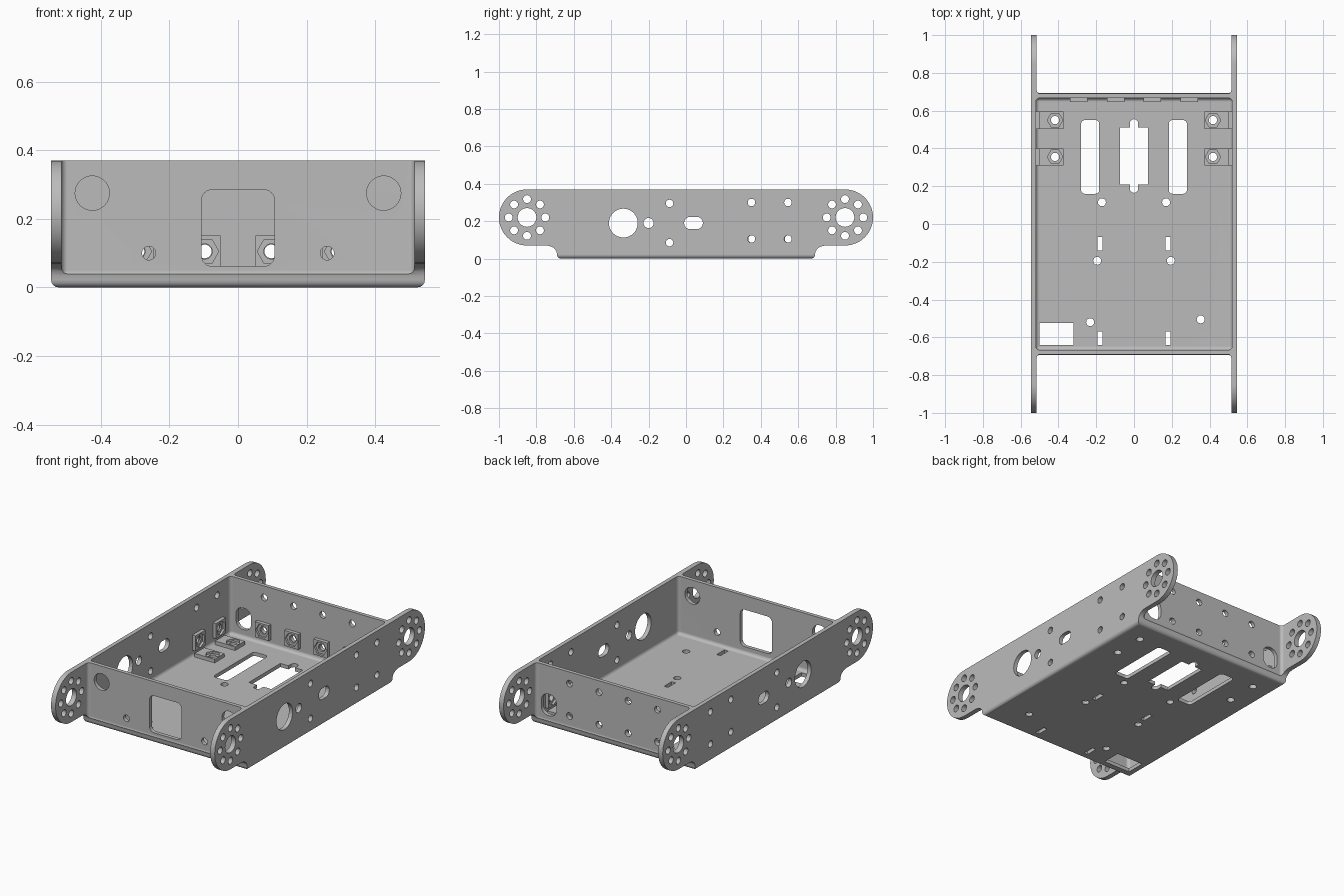
import bpy, bmesh
from math import sin, cos, pi, radians
from mathutils import Vector

cube = bpy.data.objects.get("Cube")
if cube:
    bpy.data.objects.remove(cube, do_unlink=True)

GREY = (0.5, 0.5, 0.5, 1)
mat = bpy.data.materials.new("plain grey metal")
mat.use_nodes = True
mat.diffuse_color = GREY
mat.node_tree.nodes["Principled BSDF"].inputs["Base Color"].default_value = GREY


# ---- helpers ----
def arc(u, v, ru, rv, a0, a1, n):
    return [(u + ru * cos(radians(a0 + (a1 - a0) * i / n)),
             v + rv * sin(radians(a0 + (a1 - a0) * i / n))) for i in range(n + 1)]


def circle(u, v, r, n=24):
    return arc(u, v, r, r, 0, 360, n)[:-1]


def rrect(u0, u1, v0, v1, r=0.0):
    if r == 0:
        return [(u0, v0), (u1, v0), (u1, v1), (u0, v1)]
    pts = []
    for i, (u, v) in enumerate([(u1 - r, v1 - r), (u0 + r, v1 - r), (u0 + r, v0 + r), (u1 - r, v0 + r)]):
        pts += arc(u, v, r, r, 90 * i, 90 * i + 90, 6)
    return pts


def prism(bm, pts, axis, lo, hi):
    """Extrude a 2D outline along an axis."""
    def place(p, h):
        c = list(p)
        c.insert("xyz".index(axis), h)
        return Vector(c)
    a = [bm.verts.new(place(p, lo)) for p in pts]
    b = [bm.verts.new(place(p, hi)) for p in pts]
    faces = [bm.faces.new(a), bm.faces.new(b[::-1])]
    for i in range(len(pts)):
        j = (i + 1) % len(pts)
        faces.append(bm.faces.new((a[i], b[i], b[j], a[j])))
    bmesh.ops.recalc_face_normals(bm, faces=faces)
    return faces


def rounded_box(bm, x, y, z, r):
    faces = prism(bm, rrect(*x, *y), "z", *z)
    edges = list({e for f in faces for e in f.edges})
    bmesh.ops.bevel(bm, geom=edges, offset=r, segments=4, profile=0.5, affect='EDGES')


def make(name, bm):
    me = bpy.data.meshes.new(name)
    bm.to_mesh(me)
    bm.free()
    ob = bpy.data.objects.new(name, me)
    bpy.context.collection.objects.link(ob)
    me.materials.append(mat)
    return ob


def cut(ob, bm):
    """Subtract a closed mesh and bake the result."""
    cutter = make("cutter", bm)
    cutter.hide_render = True
    mod = ob.modifiers.new("cut", 'BOOLEAN')
    mod.operation, mod.solver, mod.object = 'DIFFERENCE', 'EXACT', cutter
    dg = bpy.context.evaluated_depsgraph_get()
    me = bpy.data.meshes.new_from_object(ob.evaluated_get(dg))
    ob.modifiers.clear()
    ob.data = me
    bpy.data.objects.remove(cutter, do_unlink=True)


def smooth(ob):
    bpy.ops.object.select_all(action='DESELECT')
    ob.select_set(True)
    bpy.context.view_layer.objects.active = ob
    bpy.ops.object.shade_smooth_by_angle(angle=radians(35))
    ob.modifiers.new("flat face normals", 'WEIGHTED_NORMAL').keep_sharp = True


# ---- chassis block from its side silhouette ----
half = [(0.69, 0), (0.69, 0.025)] + arc(0.75, 0.025, 0.06, 0.045, 180, 90, 6)[1:]
half += arc(0.85, 0.22, 0.15, 0.15, -90, 90, 24)
bm = bmesh.new()
prism(bm, half + [(-y, z) for y, z in reversed(half)], "x", -0.545, 0.545)
base_edges = [e for e in bm.edges if all(v.co.z < 0.001 for v in e.verts)]
bmesh.ops.bevel(bm, geom=base_edges, offset=0.022, segments=4, profile=0.5, affect='EDGES')
chassis = make("chassis_tray", bm)

# tray cavity
bm = bmesh.new()
rounded_box(bm, (-0.52, 0.52), (-0.667, 0.667), (0.022, 1), 0.02)
cut(chassis, bm)

# open space between the arms at each end
bm = bmesh.new()
for y in [(-1.2, -0.69), (0.69, 1.2)]:
    rounded_box(bm, (-0.515, 0.515), y, (0.032, 1), 0.018)
cut(chassis, bm)

# ---- all holes ----
bm = bmesh.new()

# side walls: hub rings, wiring holes, slot and screw holes
side = [circle(-0.335, 0.19, 0.077, 40), circle(-0.2, 0.19, 0.027),
        rrect(-0.01, 0.09, 0.157, 0.223, 0.032)]
side += [circle(-0.088, z, 0.02) for z in (0.085, 0.295)]
side += [circle(y, z, 0.02) for y in (0.35, 0.545) for z in (0.105, 0.3)]
for y in (-0.85, 0.85):
    side.append(circle(y, 0.22, 0.05, 32))
    side += [circle(y + 0.098 * cos(k * pi / 4), 0.22 + 0.098 * sin(k * pi / 4), 0.021) for k in range(8)]
for shape in side:
    prism(bm, shape, "x", 0.5, 0.6)
    prism(bm, shape, "x", -0.6, -0.5)

# front wall: window, round openings, screw holes
front = [rrect(-0.106, 0.106, 0.062, 0.285, 0.03)]
for s in (-1, 1):
    front += [circle(s * 0.425, 0.275, 0.05, 32), circle(s * 0.26, 0.1, 0.02)]
for shape in front:
    prism(bm, shape, "y", -0.71, -0.65)

# back wall: tall slots and two rows of screw holes
BACK_X = (-0.293, -0.097, 0.097, 0.293)
back = [rrect(s * 0.43 - 0.05, s * 0.43 + 0.05, 0.07, 0.2, 0.045) for s in (-1, 1)]
back += [circle(x, z, 0.02) for x in BACK_X for z in (0.105, 0.3)]
for shape in back:
    prism(bm, shape, "y", 0.65, 0.71)

# floor: slots, keyed cutout, switch window, screw holes
quarter = [(0.075, 0.15), (0.022, 0.15)] + arc(0, 0.173, 0.022, 0.022, 0, 90, 5)
upper = quarter + [(-u, v) for u, v in reversed(quarter[:-1])]
floor = [[(u, 0.36 + v) for u, v in upper] + [(-u, 0.36 - v) for u, v in upper],
         rrect(-0.5, -0.32, -0.64, -0.525),
         circle(-0.232, -0.52, 0.021), circle(0.353, -0.505, 0.021)]
for s in (-1, 1):
    floor += [rrect(s * 0.232 - 0.048, s * 0.232 + 0.048, 0.16, 0.55, 0.02),
              circle(s * 0.17, 0.115, 0.021), circle(s * 0.195, -0.195, 0.021)]
    floor += [circle(s * 0.418, y, 0.022) for y in (0.355, 0.55)]
    floor += [rrect(s * 0.18 - 0.013, s * 0.18 + 0.013, y, y + 0.072) for y in (-0.14, -0.64)]
for shape in floor:
    prism(bm, shape, "z", -0.05, 0.045)
cut(chassis, bm)
smooth(chassis)


# ---- nut holders: plates with a hexagonal pocket and a screw hole ----
def nut_holder(name, reach, loc, rot):
    bm = bmesh.new()
    prism(bm, rrect(-0.046, reach, -0.046, 0.046), "z", -0.001, 0.022)
    ob = make(name, bm)
    for pts, lo in ((circle(0, 0, 0.041, 6), 0.009), (circle(0, 0, 0.022), -0.05)):
        bm = bmesh.new()
        prism(bm, pts, "z", lo, 0.05)
        cut(ob, bm)
    ob.location, ob.rotation_euler = loc, rot
    smooth(ob)


for i, x in enumerate(BACK_X):
    nut_holder(f"back_nut_holder_{i + 1}", 0.046, (x, 0.667, 0.105), (pi / 2, 0, 0))
for s, label in ((1, "left"), (-1, "right")):
    for i, y in enumerate((0.355, 0.55)):
        nut_holder(f"{label}_floor_nut_holder_{i + 1}", 0.088, (s * 0.418, y, 0.022),
                   (0, 0, 0 if s > 0 else pi))
        nut_holder(f"{label}_wall_nut_holder_{i + 1}", 0.046, (s * 0.52, y, 0.105), (0, -s * pi / 2, 0))
